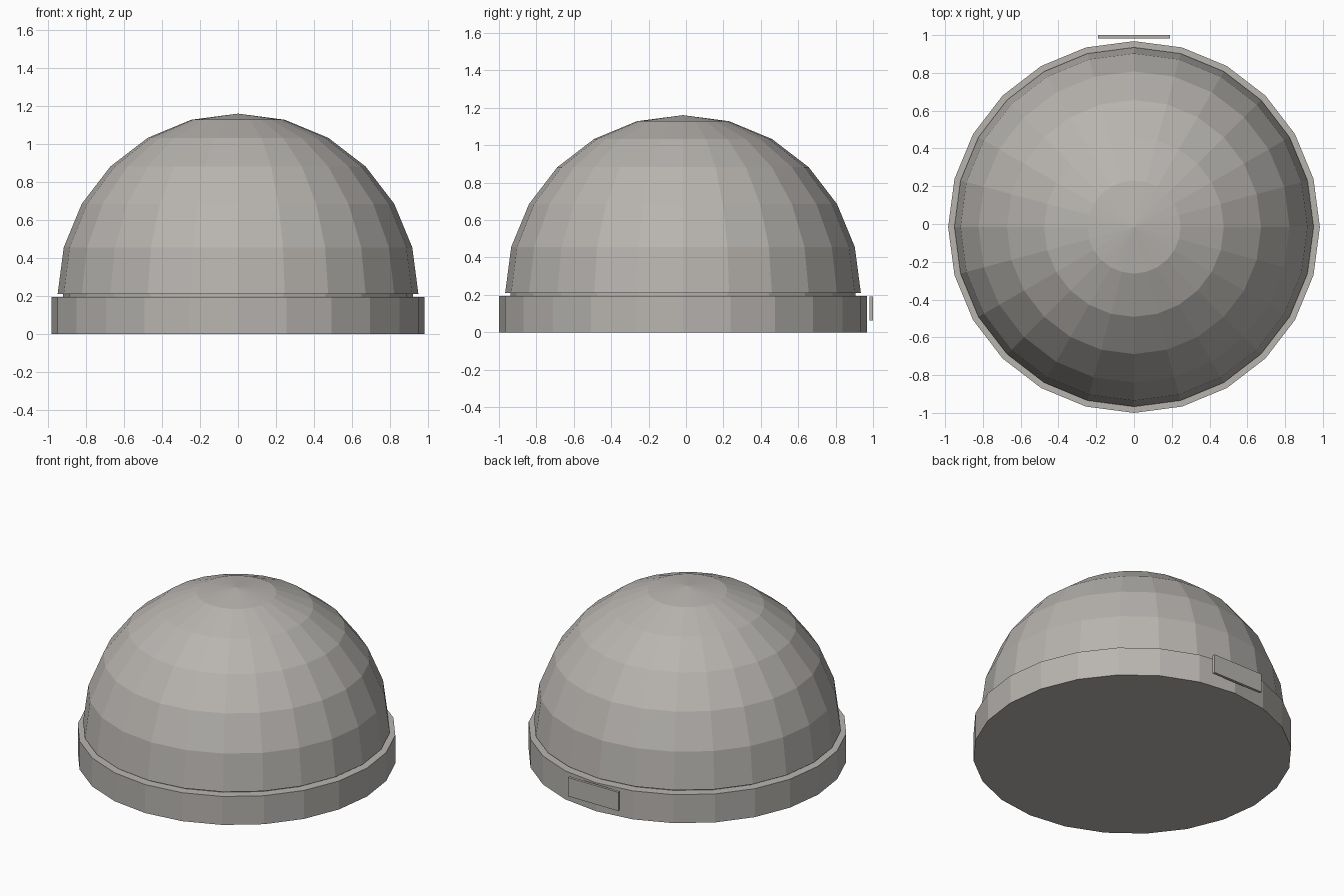
import bpy, bmesh, math
from mathutils import Matrix

if "Cube" in bpy.data.objects:
    bpy.data.objects.remove(bpy.data.objects["Cube"])

SIDES = 24
CY = -0.016  # round parts sit slightly forward of the rear plate

grey = bpy.data.materials.new("warm_grey")
grey.diffuse_color = (0.48, 0.46, 0.435, 1)
grey.use_nodes = True
grey.node_tree.nodes["Principled BSDF"].inputs["Base Color"].default_value = grey.diffuse_color


def finish(name, bm):
    bmesh.ops.recalc_face_normals(bm, faces=bm.faces)
    mesh = bpy.data.meshes.new(name)
    bm.to_mesh(mesh)
    bm.free()
    mesh.materials.append(grey)
    obj = bpy.data.objects.new(name, mesh)
    bpy.context.collection.objects.link(obj)
    return obj


def disc(name, radius, z0, z1):
    bm = bmesh.new()
    bmesh.ops.create_cone(bm, cap_ends=True, segments=SIDES,
                          radius1=radius, radius2=radius, depth=z1 - z0,
                          matrix=Matrix.Translation((0, CY, (z0 + z1) / 2)))
    return finish(name, bm)


# Base drum and the recessed neck under the dome
disc("base", 0.984, 0.0, 0.194)
disc("neck", 0.922, 0.194, 0.21)

# Faceted half-sphere dome
bm = bmesh.new()
bmesh.ops.create_uvsphere(bm, u_segments=SIDES, v_segments=12, radius=0.951)
low = [v for v in bm.verts if v.co.z < -0.01]
bmesh.ops.delete(bm, geom=low, context='VERTS')
rim = [e for e in bm.edges if e.is_boundary]
bmesh.ops.contextual_create(bm, geom=rim)
bmesh.ops.translate(bm, verts=bm.verts, vec=(0, CY, 0.21))
finish("dome", bm)

# Thin blank plate on the back of the base
bm = bmesh.new()
bmesh.ops.create_cube(bm, size=1)
bmesh.ops.scale(bm, verts=bm.verts, vec=(0.38, 0.018, 0.128))
bmesh.ops.translate(bm, verts=bm.verts, vec=(0, 0.991, 0.128))
finish("back_plate", bm)
